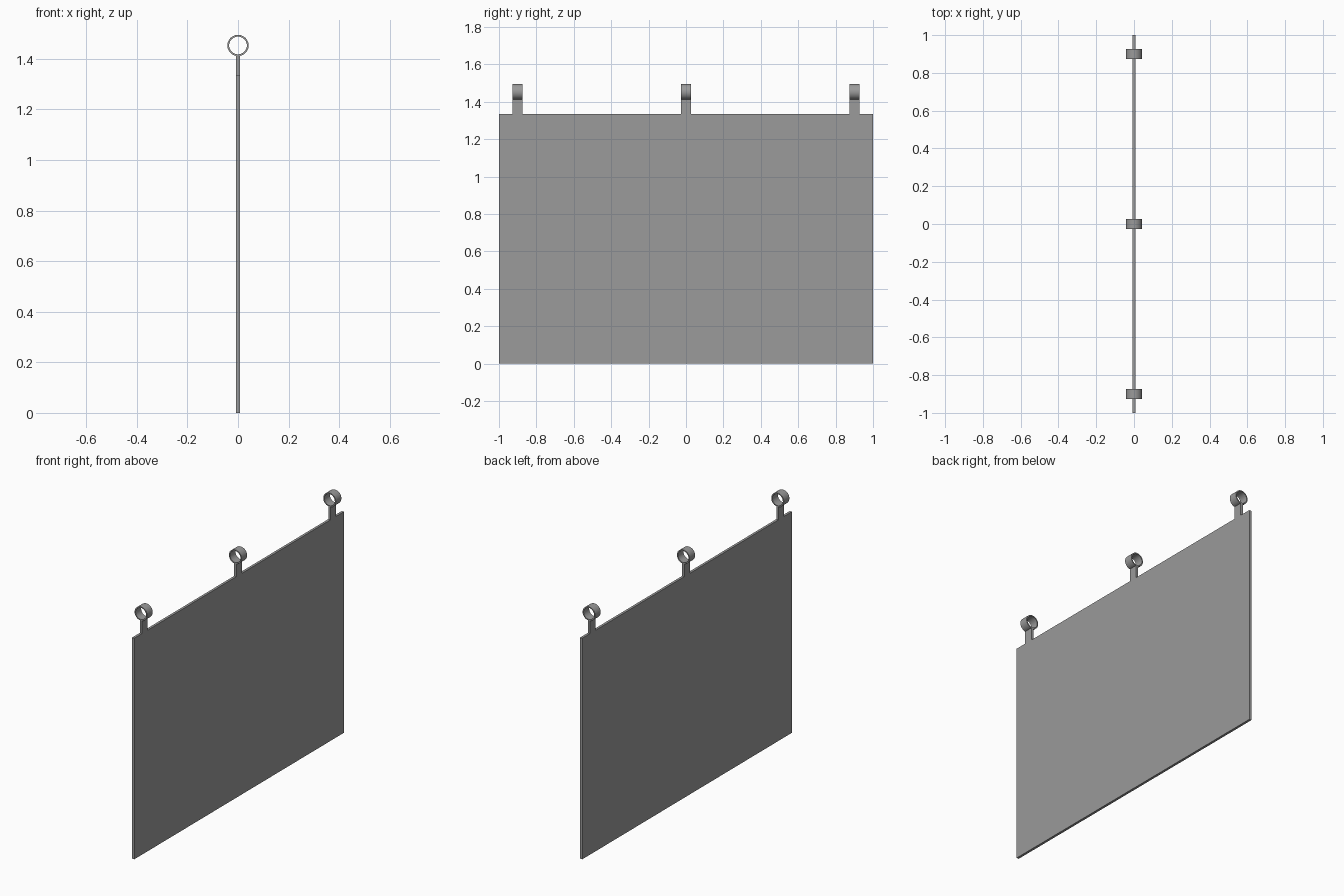
import bpy, bmesh, math

if "Cube" in bpy.data.objects:
    bpy.data.objects.remove(bpy.data.objects["Cube"])

PANEL_TOP = 1.335
THICK = 0.015
TAB_W = 0.053
RING_Z, R_OUT, R_IN = 1.453, 0.042, 0.035
SEGS = 48

# Dark grey for every part
grey = bpy.data.materials.new("dark_grey")
grey.diffuse_color = (0.325, 0.325, 0.325, 1)
grey.use_nodes = True
grey.node_tree.nodes["Principled BSDF"].inputs["Base Color"].default_value = grey.diffuse_color


def make_object(name, bm):
    bmesh.ops.recalc_face_normals(bm, faces=bm.faces[:])
    mesh = bpy.data.meshes.new(name)
    bm.to_mesh(mesh)
    bm.free()
    mesh.materials.append(grey)
    obj = bpy.data.objects.new(name, mesh)
    bpy.context.collection.objects.link(obj)
    return obj


def box(name, size, center):
    bm = bmesh.new()
    bmesh.ops.create_cube(bm, size=1)
    bmesh.ops.scale(bm, vec=size, verts=bm.verts[:])
    bmesh.ops.translate(bm, vec=center, verts=bm.verts[:])
    return make_object(name, bm)


def ring(name, y):
    # Short tube along y: square wall section swept around the axis
    bm = bmesh.new()
    section = [(R_OUT, -TAB_W / 2), (R_OUT, TAB_W / 2), (R_IN, TAB_W / 2), (R_IN, -TAB_W / 2)]
    loops = []
    for i in range(SEGS):
        a = 2 * math.pi * i / SEGS
        loops.append([bm.verts.new((r * math.cos(a), y + dy, RING_Z + r * math.sin(a)))
                      for r, dy in section])
    for i in range(SEGS):
        a, b = loops[i], loops[(i + 1) % SEGS]
        for j in range(4):
            k = (j + 1) % 4
            bm.faces.new((a[j], a[k], b[k], b[j]))
    obj = make_object(name, bm)
    bpy.ops.object.select_all(action='DESELECT')
    obj.select_set(True)
    bpy.context.view_layer.objects.active = obj
    bpy.ops.object.shade_smooth_by_angle(angle=math.radians(30))
    return obj


# Hanging panel
box("panel", (THICK, 2.0, PANEL_TOP), (0, 0, PANEL_TOP / 2))

# Three hanging tabs, each with a ring
tab_top = RING_Z - (R_OUT + R_IN) / 2
for label, y in (("front", -0.9), ("middle", 0.0), ("back", 0.9)):
    box(label + "_tab", (THICK, TAB_W, tab_top - PANEL_TOP), (0, y, (tab_top + PANEL_TOP) / 2))
    ring(label + "_ring", y)
